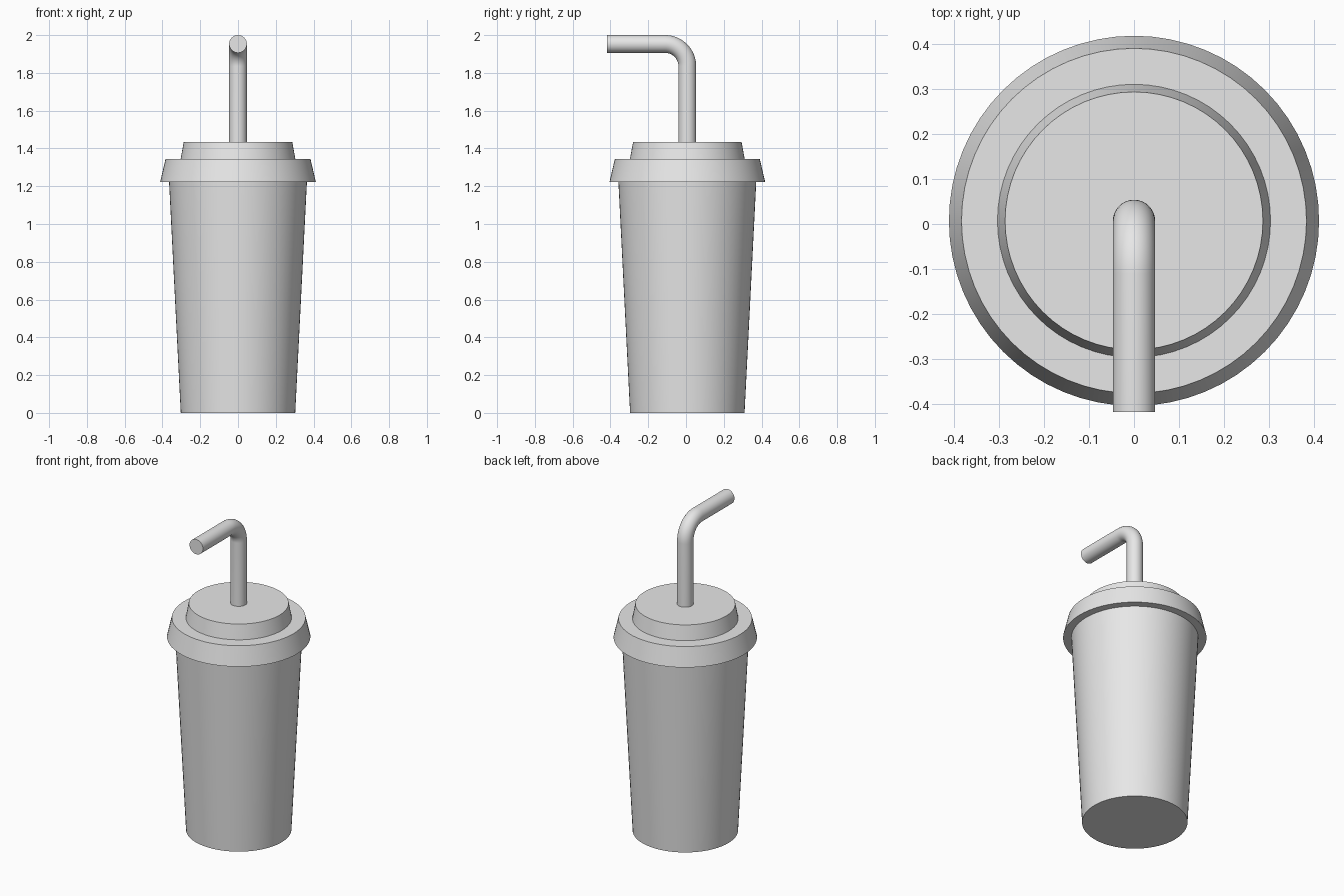
import bpy
import bmesh
from math import cos, sin, pi, radians
from mathutils import Vector, Matrix

cube = bpy.data.objects.get("Cube")
if cube:
    bpy.data.objects.remove(cube, do_unlink=True)

AXIS_Y = 0.007
SIDES = 64

# One plain grey for the whole model
grey = bpy.data.materials.new("plain grey")
grey.use_nodes = True
grey.diffuse_color = (0.8, 0.8, 0.8, 1)
grey.node_tree.nodes["Principled BSDF"].inputs["Base Color"].default_value = grey.diffuse_color


def finish(obj):
    """Smooth the round walls and keep the rims sharp."""
    bpy.ops.object.select_all(action="DESELECT")
    obj.select_set(True)
    bpy.context.view_layer.objects.active = obj
    bpy.ops.object.shade_smooth_by_angle(angle=radians(30))


def add_mesh(name, bm):
    bmesh.ops.recalc_face_normals(bm, faces=bm.faces)
    mesh = bpy.data.meshes.new(name)
    bm.to_mesh(mesh)
    bm.free()
    mesh.materials.append(grey)
    obj = bpy.data.objects.new(name, mesh)
    bpy.context.collection.objects.link(obj)
    finish(obj)
    return obj


def tapered(name, r_bottom, r_top, z_bottom, z_top):
    """Closed cone section standing on the cup axis."""
    bm = bmesh.new()
    place = Matrix.Translation((0, AXIS_Y, (z_bottom + z_top) / 2))
    bmesh.ops.create_cone(bm, cap_ends=True, segments=SIDES, radius1=r_bottom,
                          radius2=r_top, depth=z_top - z_bottom, matrix=place)
    return add_mesh(name, bm)


def bent_tube(name, radius, bend, z_start, z_axis, y_end, sides=32, steps=16):
    """Solid tube that rises, then bends a quarter turn to the front."""
    stations = [(AXIS_Y, z_start, 0)]
    for i in range(steps + 1):
        a = pi / 2 * i / steps
        stations.append((AXIS_Y - bend + bend * cos(a), z_axis - bend + bend * sin(a), a))
    stations.append((y_end, z_axis, pi / 2))

    bm = bmesh.new()
    rings = []
    for y, z, a in stations:
        place = Matrix.Translation((0, y, z)) @ Matrix.Rotation(a, 4, "X")
        rings.append([bm.verts.new(place @ Vector((radius * cos(2 * pi * k / sides),
                                                   radius * sin(2 * pi * k / sides), 0)))
                      for k in range(sides)])
    for low, high in zip(rings, rings[1:]):
        for k in range(sides):
            n = (k + 1) % sides
            bm.faces.new((low[k], low[n], high[n], high[k]))
    bm.faces.new(rings[0])
    bm.faces.new(rings[-1])
    return add_mesh(name, bm)


# Cup body
tapered("cup_body", 0.303, 0.365, 0, 1.225)

# Two-step lid
tapered("lid_rim", 0.412, 0.384, 1.223, 1.343)
tapered("lid_top", 0.304, 0.287, 1.343, 1.435)

# Drinking straw
bent_tube("straw", radius=0.047, bend=0.118, z_start=1.40, z_axis=1.953, y_end=-0.418)
